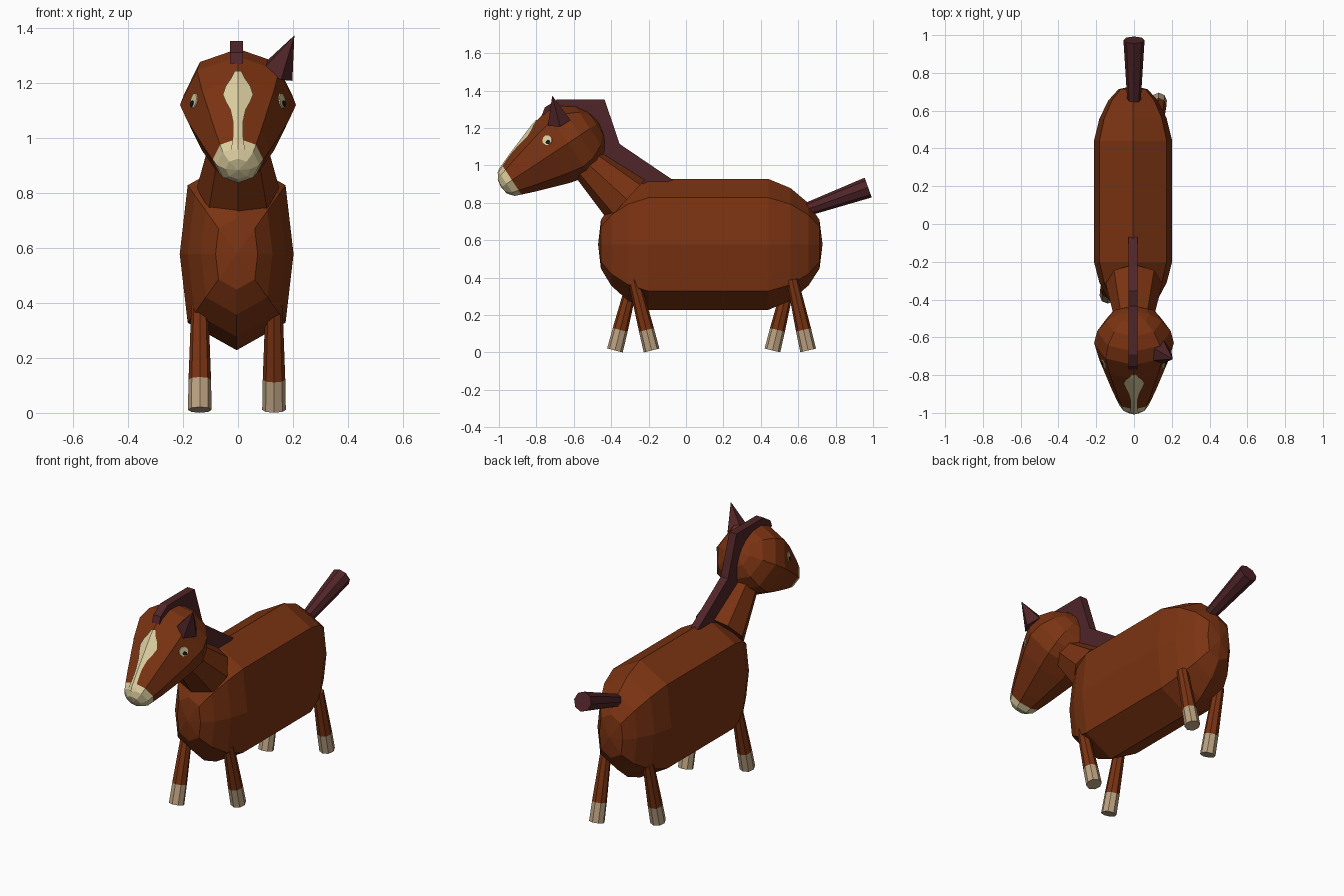
import bpy, bmesh, math
from mathutils import Vector
from mathutils.bvhtree import BVHTree

if "Cube" in bpy.data.objects:
    bpy.data.objects.remove(bpy.data.objects["Cube"])


def material(name, rgb):
    m = bpy.data.materials.new(name)
    m.diffuse_color = (*rgb, 1)
    m.use_nodes = True
    m.node_tree.nodes["Principled BSDF"].inputs["Base Color"].default_value = m.diffuse_color
    return m


BROWN = material("chestnut_coat", (0.195, 0.033, 0.006))
MAROON = material("dark_mane", (0.080, 0.018, 0.021))
CREAM = material("cream_marking", (0.72, 0.62, 0.35))
HOOF = material("tan_hoof", (0.50, 0.36, 0.22))
BLACK = material("dark_pupil", (0.012, 0.008, 0.008))


def finish(name, bm, mats):
    bmesh.ops.remove_doubles(bm, verts=bm.verts, dist=0.001)
    bmesh.ops.recalc_face_normals(bm, faces=bm.faces)
    mesh = bpy.data.meshes.new(name)
    bm.to_mesh(mesh)
    bm.free()
    for m in mats:
        mesh.materials.append(m)
    obj = bpy.data.objects.new(name, mesh)
    bpy.context.collection.objects.link(obj)
    return obj


def ngon(n):
    return [(math.cos(math.tau * i / n), math.sin(math.tau * i / n)) for i in range(n)]


def loft(name, origin, axis, stations, section, mats, seg_mats=None):
    """Sweep a section along an axis; stations are (distance, scale)."""
    d = Vector(axis).normalized()
    up = d.cross(Vector((1, 0, 0))).normalized()
    side = up.cross(d)
    bm = bmesh.new()
    rings = [[bm.verts.new(Vector(origin) + d * t + (side * a + up * b) * r)
              for a, b in section] for t, r in stations]
    n = len(section)
    for k in range(len(rings) - 1):
        for i in range(n):
            j = (i + 1) % n
            f = bm.faces.new((rings[k][i], rings[k][j], rings[k + 1][j], rings[k + 1][i]))
            f.material_index = seg_mats[k] if seg_mats else 0
    if stations[0][1] > 0.001:
        bm.faces.new(rings[0])
    if stations[-1][1] > 0.001:
        bm.faces.new(rings[-1]).material_index = seg_mats[-1] if seg_mats else 0
    return finish(name, bm, mats)


def between(name, a, b, ra, rb, sides, mat):
    a, b = Vector(a), Vector(b)
    return loft(name, a, b - a, [(0, ra), ((b - a).length, rb)], ngon(sides), [mat])


# Body: tall eight-sided barrel with rounded ends
cap = [(1, 0.0), (0.945, 0.37), (0.74, 0.63), (0.41, 0.86), (0, 1)]
stations = [(-0.2 - 0.27 * t, r) for t, r in cap] + [(0.44 + 0.29 * t, r) for t, r in reversed(cap)]
section = [(0.207, 0), (0.178, 0.25), (0, 0.35), (-0.178, 0.25),
           (-0.207, 0), (-0.178, -0.25), (0, -0.35), (0.178, -0.25)]
loft("body", (-0.005, 0, 0.578), (0, 1, 0), stations, section, [BROWN])

# Neck and tail
between("neck", (0, -0.316, 0.818), (0, -0.56, 1.041), 0.15, 0.088, 8, BROWN)
between("tail", (0, 0.655, 0.768), (0, 0.974, 0.882), 0.036, 0.056, 8, MAROON)

# Head: tapered, with a cream muzzle at the front end
head = loft("head", (0, -0.63, 1.12), (0, -0.834, -0.552),
            [(-0.2, 0), (-0.18, 0.085), (-0.14, 0.148), (-0.075, 0.195), (0, 0.211), (0.106, 0.184),
             (0.294, 0.118), (0.36, 0.092), (0.395, 0.078), (0.422, 0.045), (0.43, 0)],
            ngon(8), [BROWN, CREAM], [0] * 7 + [1] * 3)
tree = BVHTree.FromPolygons([v.co for v in head.data.vertices],
                            [p.vertices[:] for p in head.data.polygons])

# Blaze: thin plate laid on the face, given as (height, half width)
bm = bmesh.new()
rows = []
for z, w in [(1.24, 0.012), (1.214, 0.025), (1.185, 0.045), (1.155, 0.055), (1.13, 0.045), (1.10, 0.028),
             (1.06, 0.019), (1.03, 0.018), (1.0, 0.019), (0.975, 0.022), (0.955, 0.026)]:
    row = []
    for x in (-w, 0, w):
        p, nrm, _, _ = tree.ray_cast(Vector((x, -2, z)), Vector((0, 1, 0)))
        row.append(bm.verts.new(p + Vector((0, -0.005, 0.003))))
    rows.append(row)
for r0, r1 in zip(rows, rows[1:]):
    for i in (0, 1):
        bm.faces.new((r0[i], r1[i], r1[i + 1], r0[i + 1]))
finish("blaze", bm, [CREAM])

# Eyes: cream discs with small dark pupils
for sign, label in ((-1, "left"), (1, "right")):
    p, nrm, _, _ = tree.find_nearest(Vector((sign * 0.17, -0.746, 1.137)))
    if nrm.x * sign < 0:
        nrm = -nrm
    between(label + "_eye", p - nrm * 0.003, p + nrm * 0.004, 0.03, 0.028, 8, CREAM)
    q = p + Vector((0, 0.006, -0.012))
    q -= nrm * (q - p).dot(nrm)
    between(label + "_pupil", q, q + nrm * 0.007, 0.012, 0.012, 8, BLACK)

# Single ear
between("ear", (0.138, -0.68, 1.235), (0.205, -0.715, 1.373), 0.066, 0.0, 5, MAROON)

# Mane: side profile extruded across the centre line
profile = [(-0.77, 1.27), (-0.755, 1.31), (-0.69, 1.352), (-0.435, 1.352), (-0.355, 1.115),
           (-0.07, 0.922), (-0.2, 0.88), (-0.47, 1.07), (-0.5, 1.2), (-0.6, 1.27)]
bm = bmesh.new()
face = bm.faces.new([bm.verts.new((-0.029, y, z)) for y, z in profile])
ext = bmesh.ops.extrude_face_region(bm, geom=[face])
bmesh.ops.translate(bm, vec=(0.048, 0, 0),
                    verts=[g for g in ext["geom"] if isinstance(g, bmesh.types.BMVert)])
finish("mane", bm, [MAROON])

# Legs: top and bottom y for each, lower part is the hoof
for name, x, top_y, foot_y in [("front_right_leg", 0.131, -0.279, -0.184),
                               ("front_left_leg", -0.139, -0.283, -0.38),
                               ("back_right_leg", 0.131, 0.568, 0.653),
                               ("back_left_leg", -0.139, 0.555, 0.462)]:
    foot, top = Vector((x, foot_y, 0.011)), Vector((x, top_y, 0.39))
    length = (top - foot).length
    loft(name, top, foot - top, [(0, 0.031), (length - 0.113, 0.041), (length, 0.043)],
         ngon(8), [BROWN, HOOF], [0, 1])
